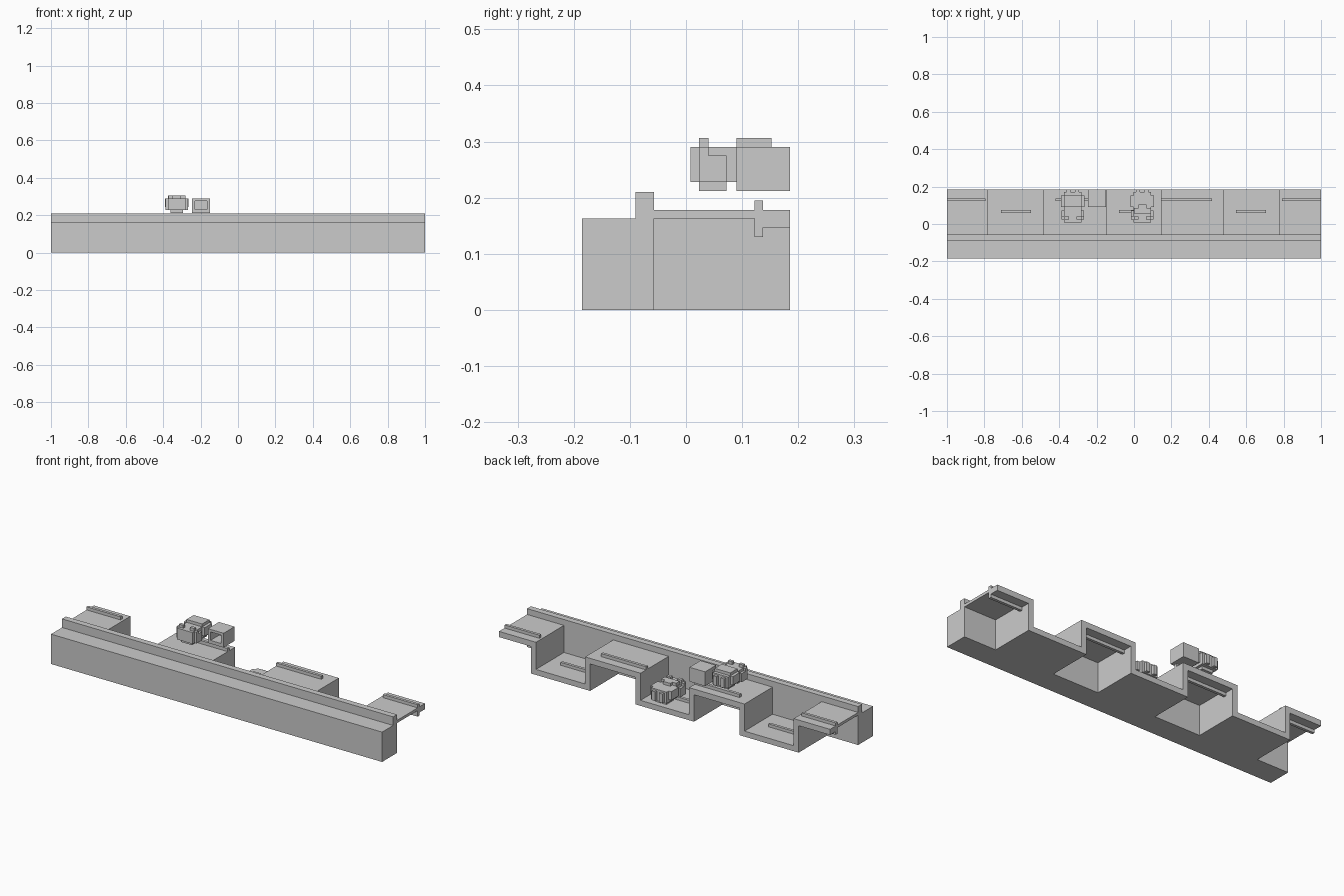
import bpy, bmesh

if "Cube" in bpy.data.objects:
    bpy.data.objects.remove(bpy.data.objects["Cube"])


def prism(bm, profile, x0, x1):
    """Extrude a y-z profile along x."""
    verts = [bm.verts.new((x0, y, z)) for y, z in profile]
    face = bm.faces.new(verts)
    ext = bmesh.ops.extrude_face_region(bm, geom=[face])
    moved = [g for g in ext["geom"] if isinstance(g, bmesh.types.BMVert)]
    bmesh.ops.translate(bm, verts=moved, vec=(x1 - x0, 0, 0))


def box(bm, x0, x1, y0, y1, z0, z1):
    prism(bm, [(y0, z0), (y1, z0), (y1, z1), (y0, z1)], x0, x1)


def pair(bm, x0, x1, *rest):
    """Two boxes mirrored across x = 0."""
    box(bm, x0, x1, *rest)
    box(bm, -x1, -x0, *rest)


def finish(bm, name, loc=(0, 0, 0)):
    bmesh.ops.recalc_face_normals(bm, faces=bm.faces[:])
    me = bpy.data.meshes.new(name)
    bm.to_mesh(me)
    bm.free()
    ob = bpy.data.objects.new(name, me)
    ob.location = loc
    bpy.context.collection.objects.link(ob)
    return ob


BACK, FRONT, JOIN = 0.185, -0.185, -0.057
TOP, FLOOR, WALL = 0.178, 0.03, 0.03

# Long front beam with raised ridge
bm = bmesh.new()
prism(bm, [(FRONT, 0), (JOIN, 0), (JOIN, 0.21), (-0.09, 0.21),
           (-0.09, 0.163), (FRONT, 0.163)], -1, 1)
finish(bm, "front_beam")

# Raised platforms: thin deck, thicker back lip, hanging rib
deck = [(JOIN, 0.163), (0.122, 0.163), (0.122, 0.13), (0.137, 0.13),
        (0.137, 0.147), (BACK, 0.147), (BACK, TOP), (JOIN, TOP)]
bm = bmesh.new()
for x0, x1 in [(-1, -0.78), (-0.483, -0.148), (0.145, 0.48), (0.777, 1)]:
    prism(bm, deck, x0, x1)
finish(bm, "platforms")

# Walls between platforms and trays
bm = bmesh.new()
for x0 in (-0.78 - WALL, -0.483, -0.148 - WALL, 0.145, 0.48 - WALL, 0.777):
    box(bm, x0, x0 + WALL, JOIN, BACK, 0, TOP)
finish(bm, "step_walls")

# Low trays
bm = bmesh.new()
for x0, x1 in [(-0.78, -0.483), (-0.148, 0.145), (0.48, 0.777)]:
    box(bm, x0, x1, JOIN, BACK, 0, FLOOR)
finish(bm, "low_trays")

# Raised guide strips on platforms and trays
bm = bmesh.new()
for x0, x1 in [(-1, -0.795), (-0.42, -0.148), (0.145, 0.417), (0.79, 1)]:
    box(bm, x0, x1, 0.122, 0.137, TOP, 0.195)
for x0, x1 in [(-0.71, -0.55), (-0.08, 0.08), (0.545, 0.705)]:
    box(bm, x0, x1, 0.06, 0.075, FLOOR, FLOOR + 0.016)
finish(bm, "guide_strips")


def fitting(name, loc, narrow_top):
    """Stepped block fitting with lugs, standing on its local z = 0."""
    bm = bmesh.new()
    box(bm, -0.047, 0.047, 0.008, 0.17, 0.016, 0.078)       # core
    box(bm, -0.063, 0.063, 0.09, 0.152, 0.031, 0.078)       # side shoulders
    pair(bm, 0.047, 0.06, 0.023, 0.072, 0.016, 0.063)       # front cheeks
    pair(bm, 0.047, 0.06, 0.023, 0.04, 0.063, 0.078)        # cheek steps
    box(bm, -0.033, 0.033, 0.023, 0.072, 0, 0.016)          # feet
    box(bm, -0.033, 0.033, 0.09, 0.152, 0, 0.016)
    pair(bm, 0.02, 0.045, 0.023, 0.04, 0.078, 0.094)        # front pins
    pair(bm, 0.012, 0.033, 0.17, 0.185, 0.02, 0.07)         # rear lugs
    if narrow_top:
        box(bm, -0.045, 0.045, 0.055, 0.085, 0.078, 0.094)
        box(bm, -0.022, 0.022, 0.085, 0.103, 0.078, 0.094)
    else:
        box(bm, -0.047, 0.047, 0.09, 0.152, 0.078, 0.094)
    finish(bm, name, loc)


fitting("upper_fitting", (-0.327, 0, 0.212), False)
fitting("lower_fitting", (0.045, 0, FLOOR), True)

# Small box open to the front
bm = bmesh.new()
box(bm, -0.245, -0.15, 0.165, BACK, 0.212, 0.29)
for x0 in (-0.245, -0.166):
    box(bm, x0, x0 + 0.016, 0.09, 0.165, 0.212, 0.29)
for z0 in (0.212, 0.276):
    box(bm, -0.229, -0.166, 0.09, 0.165, z0, z0 + (0.018 if z0 < 0.25 else 0.014))
finish(bm, "open_box")
